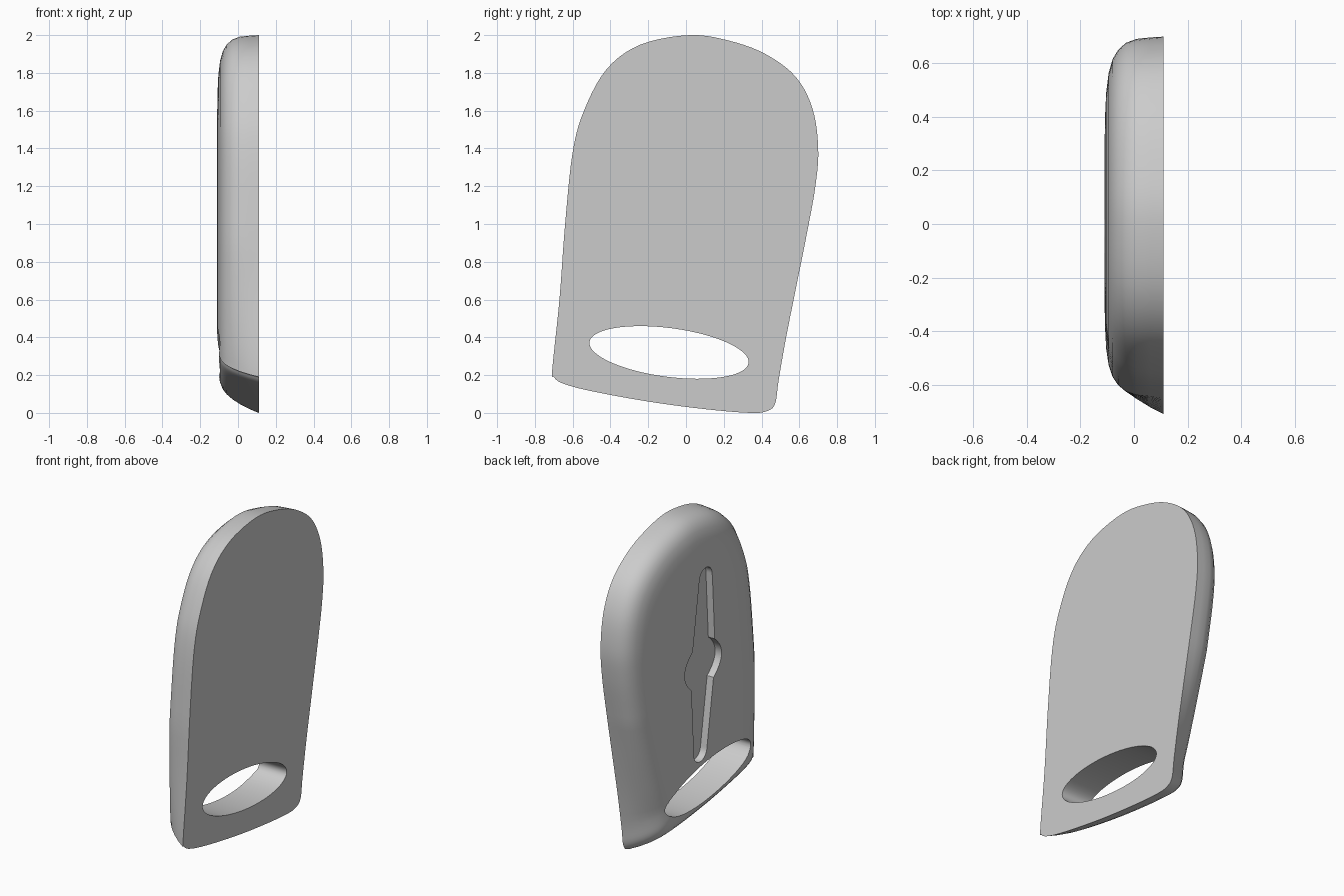
import bpy, bmesh, math
from mathutils import Vector

old = bpy.data.objects.get("Cube")
if old:
    bpy.data.objects.remove(old, do_unlink=True)

grey = bpy.data.materials.new("plain_grey")
grey.use_nodes = True
grey.diffuse_color = (0.6, 0.6, 0.6, 1)
grey.node_tree.nodes["Principled BSDF"].inputs["Base Color"].default_value = (0.6, 0.6, 0.6, 1)


def smooth_loop(points, steps=5):
    """Closed Catmull-Rom curve through (y, z) points."""
    pts = [Vector(p) for p in points]
    n, out = len(pts), []
    for i in range(n):
        a, b, c, d = (pts[(i + k) % n] for k in (-1, 0, 1, 2))
        for s in range(steps):
            t = s / steps
            out.append(0.5 * (2 * b + (c - a) * t + (2 * a - 5 * b + 4 * c - d) * t ** 2
                              + (3 * b - a - 3 * c + d) * t ** 3))
    return out


def loft(name, loops):
    """Solid skinned through matching closed loops of 3D points."""
    bm = bmesh.new()
    rings = [[bm.verts.new(p) for p in loop] for loop in loops]
    n = len(rings[0])
    for lo, hi in zip(rings, rings[1:]):
        for i in range(n):
            bm.faces.new((lo[i], lo[(i + 1) % n], hi[(i + 1) % n], hi[i]))
    bm.faces.new(rings[0])
    bm.faces.new(rings[-1])
    bmesh.ops.recalc_face_normals(bm, faces=bm.faces)
    mesh = bpy.data.meshes.new(name)
    bm.to_mesh(mesh)
    bm.free()
    mesh.materials.append(grey)
    obj = bpy.data.objects.new(name, mesh)
    bpy.context.collection.objects.link(obj)
    return obj


def prism(name, loop, x0, x1):
    return loft(name, [[(x, p[0], p[1]) for p in loop] for x in (x0, x1)])


def cut(target, cutter):
    cutter.hide_render = True
    mod = target.modifiers.new("cut", "BOOLEAN")
    mod.operation, mod.solver, mod.object = "DIFFERENCE", "EXACT", cutter
    bpy.context.view_layer.objects.active = target
    bpy.ops.object.modifier_apply(modifier=mod.name)
    bpy.data.objects.remove(cutter, do_unlink=True)


# Plate outline on the flat side
outline = smooth_loop([
    (0.02, 2.0), (0.23, 1.97), (0.42, 1.9), (0.58, 1.78), (0.67, 1.61), (0.7, 1.4),
    (0.685, 1.2), (0.64, 0.95), (0.59, 0.7), (0.53, 0.4), (0.49, 0.17), (0.472, 0.05),
    (0.43, 0.01), (0.34, 0.0), (0.1, 0.02), (-0.2, 0.06), (-0.5, 0.115), (-0.65, 0.155),
    (-0.7, 0.19), (-0.708, 0.23), (-0.67, 0.6), (-0.64, 1.0), (-0.6, 1.38), (-0.54, 1.6),
    (-0.42, 1.82), (-0.24, 1.95)])

# Edge section: (x, inset at the top, inset at the bottom)
section = [(0.11, 0, 0), (0.06, 0.003, 0.02), (0.01, 0.008, 0.045), (-0.03, 0.022, 0.07),
           (-0.06, 0.048, 0.095), (-0.08, 0.08, 0.12), (-0.095, 0.13, 0.155),
           (-0.104, 0.2, 0.2), (-0.108, 0.28, 0.26), (-0.11, 0.38, 0.34)]
spine_low, spine_high = Vector((-0.1, 0.5)), Vector((0.05, 1.35))
spine = spine_high - spine_low


def inset(p, top, bottom):
    """Move an outline point towards the plate's spine."""
    t = min(1, max(0, (p - spine_low).dot(spine) / spine.length_squared))
    low = 1 - min(1, max(0, (p.y - 0.2) / 0.7))
    depth = (top + (bottom - top) * low) / (0.62 - 0.14 * low)
    return p + (spine_low + spine * t - p) * depth


loops = []
for x, top, bottom in section:
    ring = [inset(p, top, bottom) for p in outline]
    loops.append([(x, p.x, p.y) for p in ring])
plate = loft("plate", loops)

# Tilted oval slot near the bottom
tilt = math.radians(-7.5)
oval = []
for i in range(64):
    a = math.tau * i / 64
    u, v = 0.425 * math.cos(a), 0.129 * math.sin(a)
    oval.append((-0.09 + u * math.cos(tilt) - v * math.sin(tilt),
                 0.32 + u * math.sin(tilt) + v * math.cos(tilt)))
cut(plate, prism("slot_cutter", oval, -0.3, 0.3))

# Shallow spindle recess on the domed side: one quarter, mirrored twice
quarter = [(0.185 - 0.075 * (s / 6) ** 2, 0.12 * s / 6) for s in range(7)]
quarter += [(0.065 * math.cos(a), 0.54 + 0.065 * math.sin(a))
            for a in (math.pi / 2 * s / 8 for s in range(9))]
half = quarter + [(-u, v) for u, v in reversed(quarter[:-1])]
spindle = half + [(-u, -v) for u, v in half[1:-1]]
recess = [(-0.015 - 0.05 * v + u, 1.07 + v) for u, v in spindle]
cut(plate, prism("recess_cutter", recess, -0.3, -0.065))

# Smooth rounding with crisp cut edges
bpy.ops.object.select_all(action="DESELECT")
plate.select_set(True)
bpy.context.view_layer.objects.active = plate
bpy.ops.object.shade_smooth_by_angle(angle=math.radians(30))
